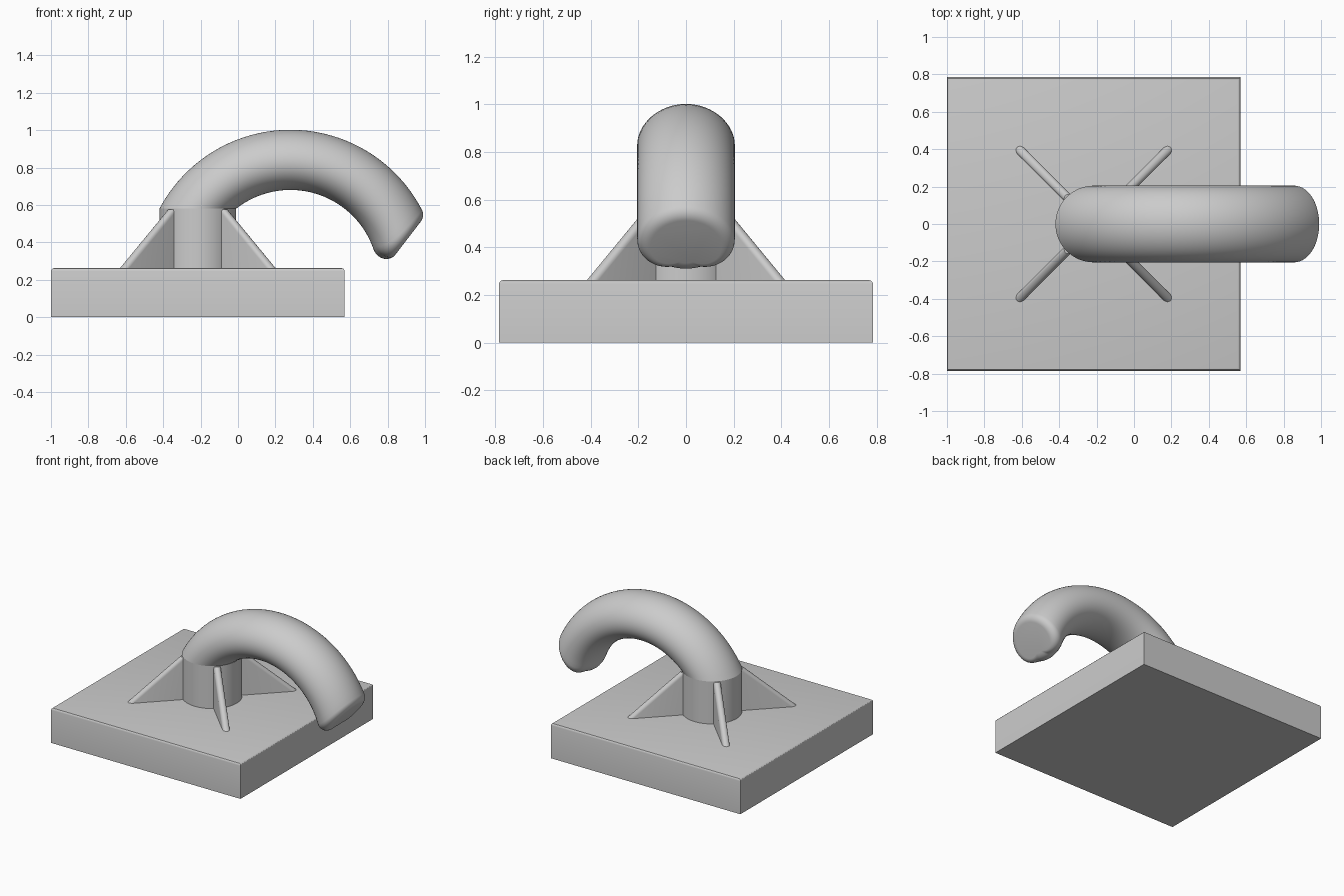
import bpy
import bmesh
from math import sin, cos, tan, acos, pi, radians
from mathutils import Matrix, Vector

cube = bpy.data.objects.get("Cube")
if cube:
    bpy.data.objects.remove(cube, do_unlink=True)

grey = bpy.data.materials.new("plain grey")
grey.use_nodes = True
colour = (0.6, 0.6, 0.6, 1)
grey.diffuse_color = colour
grey.node_tree.nodes["Principled BSDF"].inputs["Base Color"].default_value = colour

POST_X, POST_R = -0.215, 0.205     # post axis and radius
BASE_TOP, POST_TOP = 0.262, 0.58
HOOK_AXIS = Vector((0.28, 0, 0.21))  # the hook turns about y through here
SIDES = 64


def finish(name, bm, angle=30):
    bmesh.ops.recalc_face_normals(bm, faces=bm.faces)
    mesh = bpy.data.meshes.new(name)
    bm.to_mesh(mesh)
    bm.free()
    mesh.materials.append(grey)
    obj = bpy.data.objects.new(name, mesh)
    bpy.context.collection.objects.link(obj)
    bpy.ops.object.select_all(action='DESELECT')
    obj.select_set(True)
    bpy.context.view_layer.objects.active = obj
    bpy.ops.object.shade_smooth_by_angle(angle=radians(angle))
    return obj


# Base slab with rounded top rim
bm = bmesh.new()
bmesh.ops.create_cube(bm, size=1, matrix=Matrix.Translation((-POST_X - 0.43, 0, BASE_TOP / 2))
                      @ Matrix.Diagonal((1.57, 1.57, BASE_TOP, 1)))
rim = [e for e in bm.edges if all(v.co.z > 0.2 for v in e.verts)]
bmesh.ops.bevel(bm, geom=rim, offset=0.016, segments=3, profile=0.5, affect='EDGES')
finish("base", bm)

# Upright post
bm = bmesh.new()
low = BASE_TOP - 0.02
bmesh.ops.create_cone(bm, cap_ends=True, segments=SIDES, radius1=POST_R, radius2=POST_R,
                      depth=POST_TOP - low,
                      matrix=Matrix.Translation((POST_X, 0, (POST_TOP + low) / 2)))
finish("post", bm)

# Four diagonal ribs with a rounded sloping edge
for i in range(4):
    bm = bmesh.new()
    profile = [(0.1, low), (0.603, low), (0.215, 0.575), (0.1, 0.575)]
    face = bm.faces.new([bm.verts.new((r, -0.025, z)) for r, z in profile])
    out = bmesh.ops.extrude_face_region(bm, geom=[face])
    for v in out["geom"]:
        if isinstance(v, bmesh.types.BMVert):
            v.co.y = 0.025
    slope = [e for e in bm.edges
             if abs(e.verts[0].co.y - e.verts[1].co.y) < 0.01
             and all(v.co.x > 0.2 for v in e.verts)]
    bmesh.ops.bevel(bm, geom=slope, offset=0.023, segments=5, profile=0.5, affect='EDGES')
    bm.transform(Matrix.Translation((POST_X, 0, 0)) @ Matrix.Rotation(pi / 4 + i * pi / 2, 4, 'Z'))
    finish("rib_%d" % (i + 1), bm)

# Hook: the post's top disc swept about a y axis, with a filleted end
SWEEP, STEPS = radians(127.5), 40
FILLET, FILLET_STEPS = 0.06, 8


def turn(point, angle):
    return HOOK_AXIS + Matrix.Rotation(angle, 3, 'Y') @ (point - HOOK_AXIS)


def hook_line(a):
    """One lengthwise line of the hook, from the post to the flat tip."""
    start = Vector((POST_X + POST_R * cos(a), POST_R * sin(a), POST_TOP))
    spin = Matrix.Rotation(SWEEP, 3, 'Y')
    tip = turn(start, SWEEP)
    inward = spin @ Vector((-cos(a), -sin(a), 0))
    edge = spin @ Vector((-sin(a), cos(a), 0))
    face = spin @ Vector((0, 0, 1))
    arm = tip - HOOK_AXIS
    arm.y = 0
    along = Vector((0, 1, 0)).cross(arm).normalized()
    wall = edge.cross(along).normalized()
    corner = acos(-wall.dot(face))
    back = min(FILLET / tan(corner / 2), 0.15)
    sweep = SWEEP - back / arm.length
    line = [turn(start, sweep * k / STEPS) for k in range(STEPS + 1)]
    # rounded corner as a conic arc from the wall to the end face
    a0, a2 = line[-1], tip + inward * back
    heading = Matrix.Rotation(sweep - SWEEP, 3, 'Y') @ along
    a1 = a0 + heading * ((tip - a0).dot(face) / heading.dot(face))
    w = sin((a0 - a1).angle(a2 - a1) / 2)
    for k in range(1, FILLET_STEPS + 1):
        t = k / FILLET_STEPS
        b0, b1, b2 = (1 - t) ** 2, 2 * w * t * (1 - t), t * t
        line.append((a0 * b0 + a1 * b1 + a2 * b2) / (b0 + b1 + b2))
    return line


bm = bmesh.new()
lines = [[bm.verts.new(p) for p in hook_line(2 * pi * i / SIDES)] for i in range(SIDES)]
for i, line in enumerate(lines):
    other = lines[(i + 1) % SIDES]
    for k in range(len(line) - 1):
        bm.faces.new((line[k], other[k], other[k + 1], line[k + 1]))
bm.faces.new([line[0] for line in lines])
bm.faces.new([line[-1] for line in lines])
finish("hook", bm, 40)
